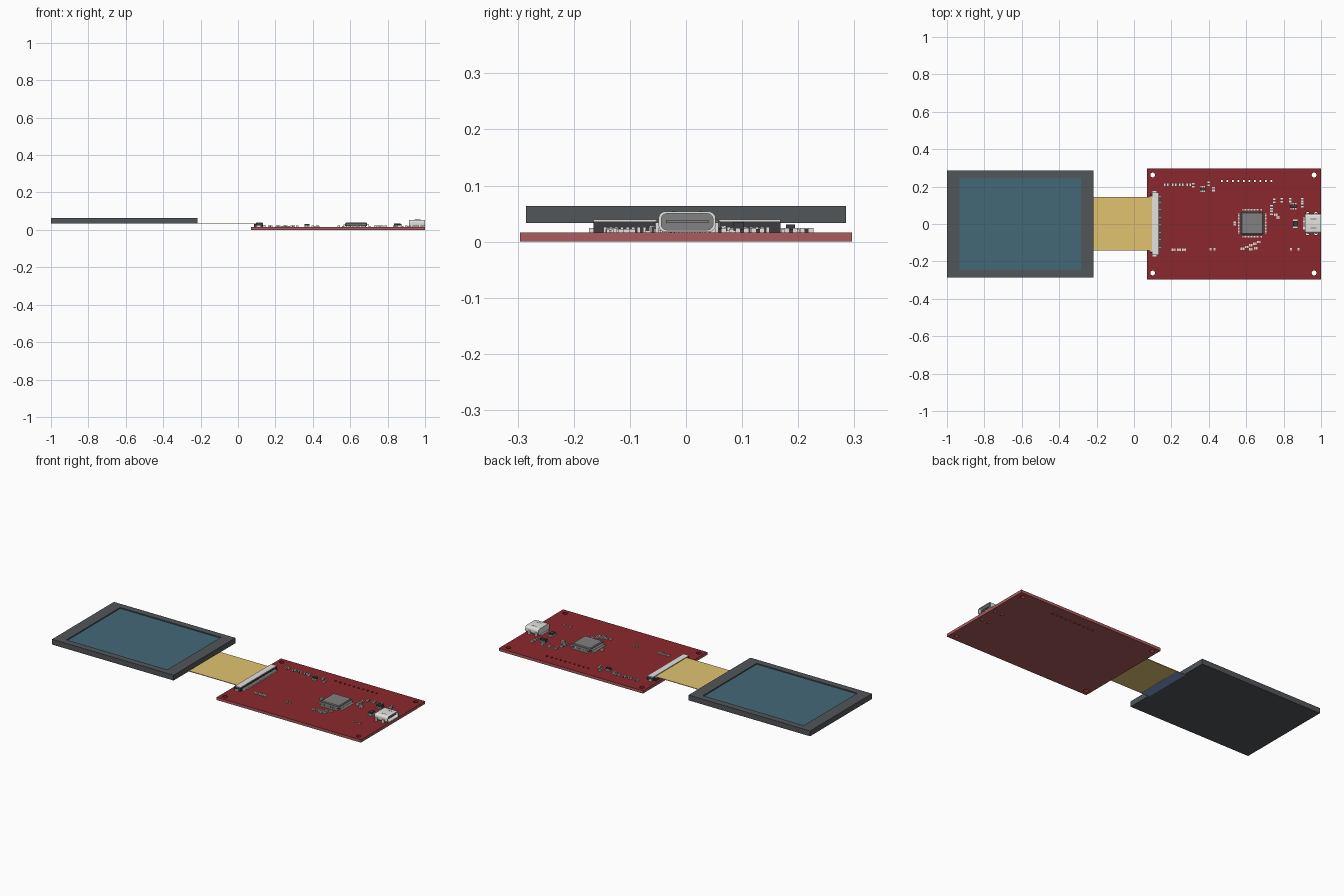
import bpy, bmesh, math
from mathutils import Vector

cube = bpy.data.objects.get("Cube")
if cube:
    bpy.data.objects.remove(cube, do_unlink=True)


def material(name, r, g, b):
    m = bpy.data.materials.new(name)
    m.use_nodes = True
    m.diffuse_color = (r, g, b, 1)
    m.node_tree.nodes["Principled BSDF"].inputs["Base Color"].default_value = (r, g, b, 1)
    return m


RED = material("board red", .26, .022, .027)
CORE = material("board core pink", .42, .105, .11)
FRAME = material("frame charcoal", .085, .092, .1)
GLASS = material("screen teal", .057, .14, .185)
GOLD = material("ribbon gold", .75, .54, .16)
BLUE = material("stiffener blue", .22, .35, .64)
METAL = material("light metal", .76, .76, .73)
CHIP = material("chip grey", .22, .22, .22)
DARK = material("dark plastic", .045, .045, .05)
TAN = material("ceramic tan", .5, .3, .25)


def add_box(bm, x0, x1, y0, y1, z0, z1, mat=0):
    """Axis-aligned box added to a mesh."""
    verts = bmesh.ops.create_cube(bm, size=1)["verts"]
    for v in verts:
        v.co = Vector(((x0 + x1) / 2 + v.co.x * (x1 - x0),
                       (y0 + y1) / 2 + v.co.y * (y1 - y0),
                       (z0 + z1) / 2 + v.co.z * (z1 - z0)))
    for f in {f for v in verts for f in v.link_faces}:
        f.material_index = mat
    return verts


def finish(name, bm, *mats):
    mesh = bpy.data.meshes.new(name)
    bmesh.ops.recalc_face_normals(bm, faces=bm.faces)
    bm.to_mesh(mesh)
    bm.free()
    for m in mats:
        mesh.materials.append(m)
    ob = bpy.data.objects.new(name, mesh)
    bpy.context.collection.objects.link(ob)
    return ob


def box(name, mat, *dims):
    bm = bmesh.new()
    add_box(bm, *dims)
    return finish(name, bm, mat)


TOP = .016  # upper surface of the board

# Display: frame with a sunken screen
bm = bmesh.new()
add_box(bm, -1, -.216, -.285, .285, .033, .064)
lid = max(bm.faces, key=lambda f: f.calc_center_median().z)
bmesh.ops.inset_region(bm, faces=[lid], thickness=.06)
for v in lid.verts:
    v.co.x = -.933 if v.co.x < -.6 else -.283
    v.co.y = math.copysign(.247, v.co.y)
bmesh.ops.inset_region(bm, faces=[lid], thickness=0, depth=0)
for v in lid.verts:
    v.co.z -= .006
lid.material_index = 1
finish("display", bm, FRAME, GLASS)

# Ribbon cable and its stiffener
box("ribbon_cable", GOLD, -.216, .1, -.143, .145, .0318, .0352)
box("ribbon_stiffener", BLUE, -.22, -.165, -.143, .145, .031, .0319)

# Circuit board: pink core, red upper face, drilled
bm = bmesh.new()
add_box(bm, .07, 1, -.296, .296, 0, TOP)
for f in bm.faces:
    f.material_index = 0 if f.calc_center_median().z > TOP * .9 else 1
board = finish("circuit_board", bm, RED, CORE)
PEGS = [(x, y) for x in (.928, .972) for y in (-.051, .055)]
holes = [(x, y, .013) for x in (.1, .963) for y in (-.262, .262)]
holes += [(.47 + i * .0294, .23, .006) for i in range(10)]
holes += [(x, y, .009) for x, y in PEGS]
bm = bmesh.new()
for x, y, r in holes:
    ring = bmesh.ops.create_cone(bm, cap_ends=True, segments=16, radius1=r, radius2=r, depth=.1)
    bmesh.ops.translate(bm, verts=ring["verts"], vec=(x, y, 0))
drill = finish("drill_cutter", bm, RED)
drill.hide_render = True
cut = board.modifiers.new("holes", "BOOLEAN")
cut.object = drill
cut.solver = "EXACT"
bpy.context.view_layer.objects.active = board
bpy.ops.object.modifier_apply(modifier=cut.name)
bpy.data.objects.remove(drill, do_unlink=True)

# Ribbon connector: dark body, light cover, latch, pins, end tabs
bm = bmesh.new()
add_box(bm, .096, .133, -.165, .168, TOP, .036, 1)
add_box(bm, .096, .132, -.165, .168, .036, .0395)
add_box(bm, .085, .096, -.155, .158, TOP, .031, 1)
for i in range(30):
    y = -.144 + i * .01
    add_box(bm, .13, .148, y - .003, y + .003, TOP, .026)
    add_box(bm, .084, .097, y - .002, y + .002, .031, .034)
for y in (-.168, .171):
    add_box(bm, .1, .12, y - .005, y + .005, TOP, .024)
finish("ribbon_connector", bm, METAL, DARK)

# Main chip with gull-wing leads on four sides
CX, CY, HALF = .632, .003, .059
bm = bmesh.new()
body = add_box(bm, CX - HALF, CX + HALF, CY - HALF, CY + HALF, .02, .039)
bmesh.ops.bevel(bm, geom=list({e for v in body for e in v.link_edges}), offset=.004,
                segments=1, affect="EDGES")
finish("main_chip", bm, CHIP)
bm = bmesh.new()
for i in range(14):
    s = (i - 6.5) * .0078
    for side in (-1, 1):
        for a, b, z0, z1 in ((HALF - .004, HALF + .009, .026, .029),
                             (HALF + .006, HALF + .009, TOP, .029),
                             (HALF + .006, HALF + .017, TOP, .02)):
            p, q = sorted((side * a, side * b))
            add_box(bm, CX + p, CX + q, CY + s - .0025, CY + s + .0025, z0, z1)
            add_box(bm, CX + s - .0025, CX + s + .0025, CY + p, CY + q, z0, z1)
finish("main_chip_leads", bm, METAL)


# Charging port: rounded shell with a hollow mouth and a tongue
def port_ring(bm, x, w, h, r):
    verts = []
    for k, (sy, sz) in enumerate(((1, 1), (-1, 1), (-1, -1), (1, -1))):
        for j in range(6):
            a = math.radians(90 * k + 18 * j)
            verts.append(bm.verts.new((x, .002 + sy * (w - r) + r * math.cos(a),
                                       .0355 + sz * (h - r) + r * math.sin(a))))
    return verts


bm = bmesh.new()
rings = [port_ring(bm, *p) for p in ((.915, .051, .0185, .013), (1, .051, .0185, .013),
                                     (1, .046, .0145, .01), (.93, .046, .0145, .01))]
for k, (a, b) in enumerate(zip(rings, rings[1:])):
    for i in range(len(a)):
        j = (i + 1) % len(a)
        bm.faces.new((a[i], a[j], b[j], b[i]))
bm.faces.new(rings[0])
bm.faces.new(rings[-1]).material_index = 1
port = finish("charging_port_shell", bm, METAL, CHIP)
bpy.ops.object.select_all(action="DESELECT")
port.select_set(True)
bpy.context.view_layer.objects.active = port
bpy.ops.object.shade_smooth_by_angle(angle=math.radians(40))
box("charging_port_tongue", CHIP, .93, .99, -.036, .04, .033, .039)
bm = bmesh.new()
for x, y in PEGS:
    add_box(bm, x - .007, x + .007, y - .003, y + .003, .001, .034)
for i in range(12):
    y = -.03 + i * .0058
    add_box(bm, .904, .917, y - .0018, y + .0018, TOP, .02)
finish("charging_port_legs", bm, METAL)

# Spring windows on the port's upper face
bm = bmesh.new()
for y in (-.022, .026):
    add_box(bm, .945, .975, y - .003, y + .003, .0535, .0543)
finish("charging_port_windows", bm, CHIP)


# Small chips: dark body with leads on two sides
def small_chip(name, x, y, w, d, top):
    bm = bmesh.new()
    add_box(bm, x - w / 2, x + w / 2, y - d / 2, y + d / 2, .019, top)
    for i in (-1, 0, 1):
        s = x + i * w * .36
        add_box(bm, s - .0035, s + .0035, y - d / 2 - .008, y + d / 2 + .008, TOP, .023, 1)
    finish(name, bm, DARK, METAL)


small_chip("regulator_chip", .368, .186, .026, .016, .031)
small_chip("power_chip", .852, .094, .034, .018, .035)
small_chip("port_guard_chip", .862, .002, .022, .03, .032)


# Two-ended parts: coloured middle between metal caps
def passive(bm, x, y, length=.024, width=.014, along_y=False, height=.008):
    l, w = length / 2, width / 2
    for a, b, m in ((-l, -l * .3, 1), (-l * .3, l * .3, 0), (l * .3, l, 1)):
        z = TOP + height - (.001 if m == 0 else 0)
        if along_y:
            add_box(bm, x - w, x + w, y + a, y + b, TOP, z, m)
        else:
            add_box(bm, x + a, x + b, y - w, y + w, TOP, z, m)


bm = bmesh.new()
for x in (.172, .215, .253, .293):
    passive(bm, x, .21)
for x, y in ((.317, .207), (.4, .215), (.425, .187), (.735, .06), (.735, .09), (.75, .125),
             (.79, .127), (.835, .128), (.9, .128), (.9, .1)):
    passive(bm, x, y, along_y=True)
finish("resistors", bm, DARK, METAL)

bm = bmesh.new()
for x in (.212, .24, .267):
    passive(bm, x, -.137, length=.022, height=.006)
for x in (.41, .43, .84, .88):
    passive(bm, x, -.135, length=.014, width=.01, along_y=True, height=.006)
for i in range(5):
    passive(bm, .58 + i * .022, -.132 + .009 * i, length=.019, width=.012, height=.007)
for x, y in ((.625, -.136), (.65, -.13), (.77, .035), (.757, .05)):
    passive(bm, x, y, length=.018)
passive(bm, .538, .003, length=.02, along_y=True)
finish("capacitors", bm, TAN, METAL)
